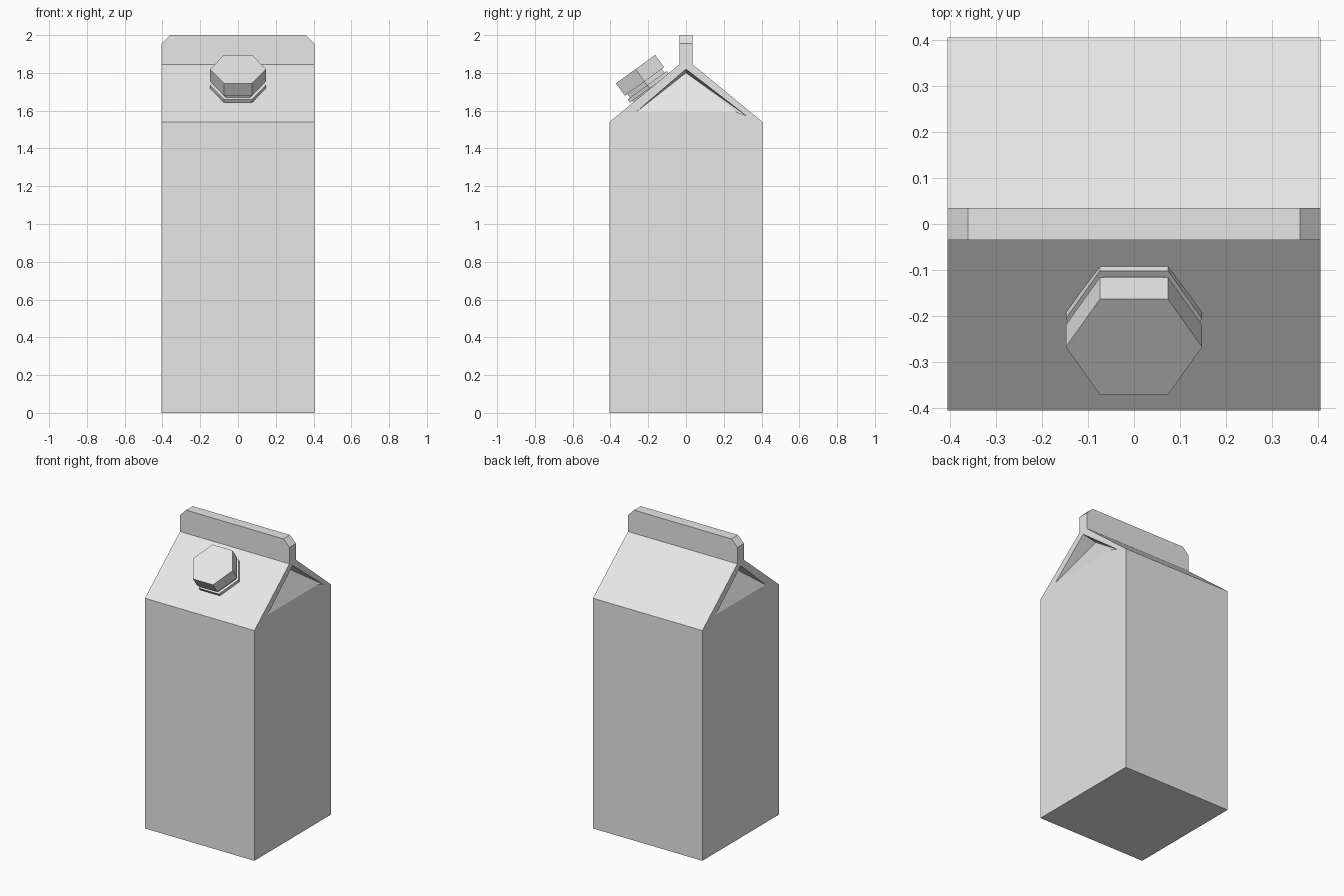
import bpy
import bmesh
import math
from mathutils import Matrix, Vector

cube = bpy.data.objects.get("Cube")
if cube:
    bpy.data.objects.remove(cube, do_unlink=True)

HALF = 0.405        # half width of the carton
SHOULDER = 1.54     # where the roof starts
RIDGE = 1.845       # where the roof meets the top seal
SEAL = 0.035        # half thickness of the top seal
TOP = 2.0

grey = bpy.data.materials.new("light_grey")
grey.use_nodes = True
colour = (0.8, 0.8, 0.8, 1)
grey.diffuse_color = colour
grey.node_tree.nodes["Principled BSDF"].inputs["Base Color"].default_value = colour


def make_object(name, bm):
    bmesh.ops.recalc_face_normals(bm, faces=bm.faces)
    mesh = bpy.data.meshes.new(name)
    bm.to_mesh(mesh)
    bm.free()
    mesh.materials.append(grey)
    obj = bpy.data.objects.new(name, mesh)
    bpy.context.collection.objects.link(obj)
    return obj


def make_carton():
    # Side profile extruded across the width
    half = [(HALF, 0), (HALF, SHOULDER), (SEAL, RIDGE), (SEAL, TOP)]
    profile = half + [(-y, z) for y, z in reversed(half)]
    bm = bmesh.new()
    side = bm.faces.new([bm.verts.new((-HALF, y, z)) for y, z in profile])
    moved = bmesh.ops.extrude_face_region(bm, geom=[side], use_keep_orig=True)["geom"]
    bmesh.ops.translate(bm, vec=(2 * HALF, 0, 0),
                        verts=[v for v in moved if isinstance(v, bmesh.types.BMVert)])
    # Clipped corners of the top seal
    corners = [e for e in bm.edges
               if all(v.co.z > TOP - 0.01 for v in e.verts)
               and abs(e.verts[0].co.x - e.verts[1].co.x) < 0.01]
    bmesh.ops.bevel(bm, geom=corners, offset=0.045, segments=1, affect='EDGES')
    return make_object("carton", bm)


def make_gable_cutter(name, side, outline):
    # Pyramid that meets the side wall exactly at the outline
    tip = Vector((side * (HALF - 0.1), 0, 1.80))
    bm = bmesh.new()
    apex = bm.verts.new(tip)
    rim = [bm.verts.new(tip + 1.3 * (Vector((side * HALF, y, z)) - tip))
           for y, z in outline]
    bm.faces.new(rim)
    for a, b in zip(rim, rim[1:] + rim[:1]):
        bm.faces.new((a, b, apex))
    cutter = make_object(name, bm)
    cutter.hide_render = True
    return cutter


# Carton body with a folded-in gable on each side
carton = make_carton()
gables = {
    "left_gable_cutter": (1, [(-0.265, 1.592), (0.265, 1.592), (0.32, 1.573), (0, 1.82)]),
    "right_gable_cutter": (-1, [(-0.262, 1.592), (0.262, 1.592), (0, 1.82)]),
}
for name, (side, outline) in gables.items():
    cutter = make_gable_cutter(name, side, outline)
    cut = carton.modifiers.new(name, 'BOOLEAN')
    cut.operation = 'DIFFERENCE'
    cut.solver = 'EXACT'
    cut.object = cutter
    bpy.context.view_layer.update()
    with bpy.context.temp_override(object=carton, active_object=carton,
                                   selected_objects=[carton]):
        bpy.ops.object.modifier_apply(modifier=name)
    bpy.data.objects.remove(cutter, do_unlink=True)

# Six-sided screw cap, neck and flange, tilted with the front roof
CAP_TOP = Vector((0, -0.267, 1.82))
TILT = Matrix.Rotation(math.radians(36), 4, 'X')


def make_hex(name, radius, upper, lower):
    bm = bmesh.new()
    bmesh.ops.create_cone(bm, cap_ends=True, segments=6, radius1=radius,
                          radius2=radius, depth=upper - lower)
    # Put corners on the x axis
    if max(v.co.x for v in bm.verts) < radius * 0.95:
        bmesh.ops.rotate(bm, verts=bm.verts, matrix=Matrix.Rotation(math.radians(30), 3, 'Z'))
    bmesh.ops.translate(bm, verts=bm.verts, vec=(0, 0, (upper + lower) / 2))
    bm.transform(Matrix.Translation(CAP_TOP) @ TILT)
    return make_object(name, bm)


make_hex("cap", 0.148, 0, -0.081)
make_hex("neck", 0.13, -0.08, -0.15)
make_hex("neck_flange", 0.148, -0.105, -0.126)
